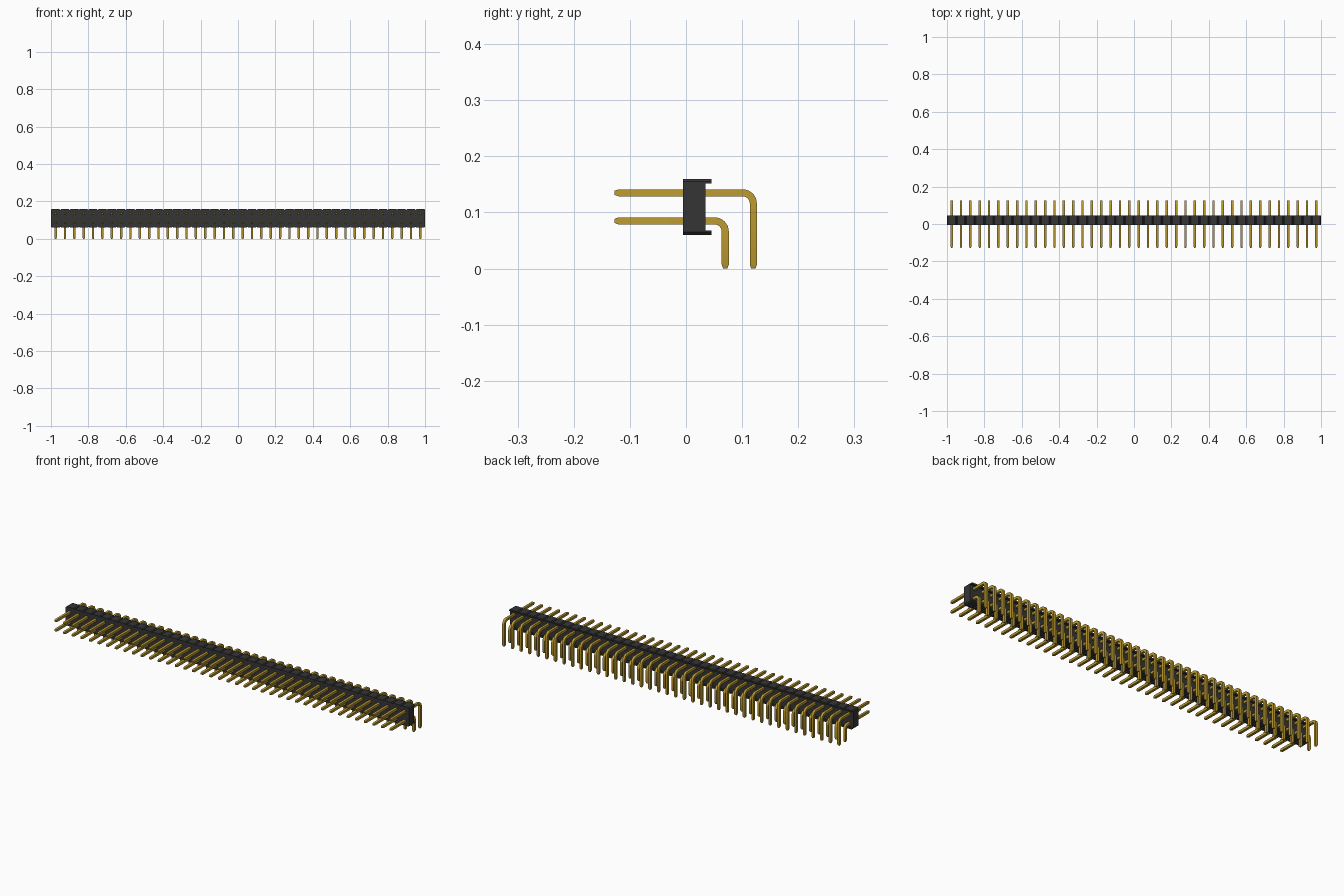
import bpy, bmesh
from math import sin, cos, pi
from mathutils import Vector

if "Cube" in bpy.data.objects:
    bpy.data.objects.remove(bpy.data.objects["Cube"], do_unlink=True)

COUNT, PITCH = 40, 0.05
CHAMFER = 0.005
HALF = 0.0063          # half width of a square pin
MID = 0.11             # height of the housing's centre


def material(name, color):
    m = bpy.data.materials.new(name)
    m.use_nodes = True
    m.diffuse_color = color
    m.node_tree.nodes["Principled BSDF"].inputs["Base Color"].default_value = color
    return m


black = material("black plastic", (0.035, 0.035, 0.035, 1))
gold = material("gold metal", (0.51, 0.33, 0.03, 1))


def finish(name, bm, mat):
    bmesh.ops.recalc_face_normals(bm, faces=bm.faces)
    mesh = bpy.data.meshes.new(name)
    bm.to_mesh(mesh)
    bm.free()
    mesh.materials.append(mat)
    obj = bpy.data.objects.new(name, mesh)
    bpy.context.collection.objects.link(obj)
    return obj


def scallop(sign):
    """Notched edge along the housing, one bump per pin column."""
    pts = [(-1, MID + sign * 0.045)]
    for i in range(COUNT):
        x = -1 + i * PITCH
        pts += [(x + CHAMFER, MID + sign * 0.05),
                (x + PITCH - CHAMFER, MID + sign * 0.05),
                (x + PITCH, MID + sign * 0.045)]
    return pts


def prism(name, outline, y0, y1):
    bm = bmesh.new()
    face = bm.faces.new([bm.verts.new((x, y0, z)) for x, z in outline])
    out = bmesh.ops.extrude_face_region(bm, geom=[face])
    verts = [v for v in out["geom"] if isinstance(v, bmesh.types.BMVert)]
    bmesh.ops.translate(bm, vec=(0, y1 - y0, 0), verts=verts)
    # the extrude keeps the starting face as the front cap
    return finish(name, bm, black)


# Housing block and the two rear lips
prism("housing", scallop(1) + scallop(-1)[::-1], -0.005, 0.035)
for name, s in (("upper_lip", 1), ("lower_lip", -1)):
    inner = MID + s * 0.042
    prism(name, scallop(s) + [(1, inner), (-1, inner)], 0.035, 0.045)


def bent_pins(name, y_leg, z_row):
    """Square pin with tapered ends and a right-angle bend, repeated along x."""
    radius, steps, taper = 0.019, 8, 0.007
    cy, cz = y_leg - radius, z_row - radius
    # stations: y, z, bend angle, section scale
    path = [(-0.127, z_row, 0, 0.6), (-0.127 + taper, z_row, 0, 1)]
    for i in range(steps + 1):
        a = i / steps * pi / 2
        path.append((cy + radius * sin(a), cz + radius * cos(a), a, 1))
    path += [(y_leg, taper, pi / 2, 1), (y_leg, 0, pi / 2, 0.6)]
    bm = bmesh.new()
    rings = []
    for y, z, a, k in path:
        side = Vector((HALF * k, 0, 0))
        up = Vector((0, sin(a), cos(a))) * HALF * k
        c = Vector((-1 + PITCH / 2, y, z))
        rings.append([bm.verts.new(c + p) for p in
                      (side + up, up - side, -side - up, side - up)])
    for r, q in zip(rings, rings[1:]):
        for i in range(4):
            j = (i + 1) % 4
            bm.faces.new((r[i], r[j], q[j], q[i]))
    bm.faces.new(rings[0])
    bm.faces.new(rings[-1])
    obj = finish(name, bm, gold)
    arr = obj.modifiers.new("row", "ARRAY")
    arr.count = COUNT
    arr.use_relative_offset = False
    arr.use_constant_offset = True
    arr.constant_offset_displace = (PITCH, 0, 0)
    bpy.ops.object.select_all(action="DESELECT")
    obj.select_set(True)
    bpy.context.view_layer.objects.active = obj
    bpy.ops.object.shade_smooth_by_angle(angle=pi / 6)


# Upper row reaches further back than the lower row
bent_pins("upper_pins", 0.12, 0.135)
bent_pins("lower_pins", 0.07, 0.085)
